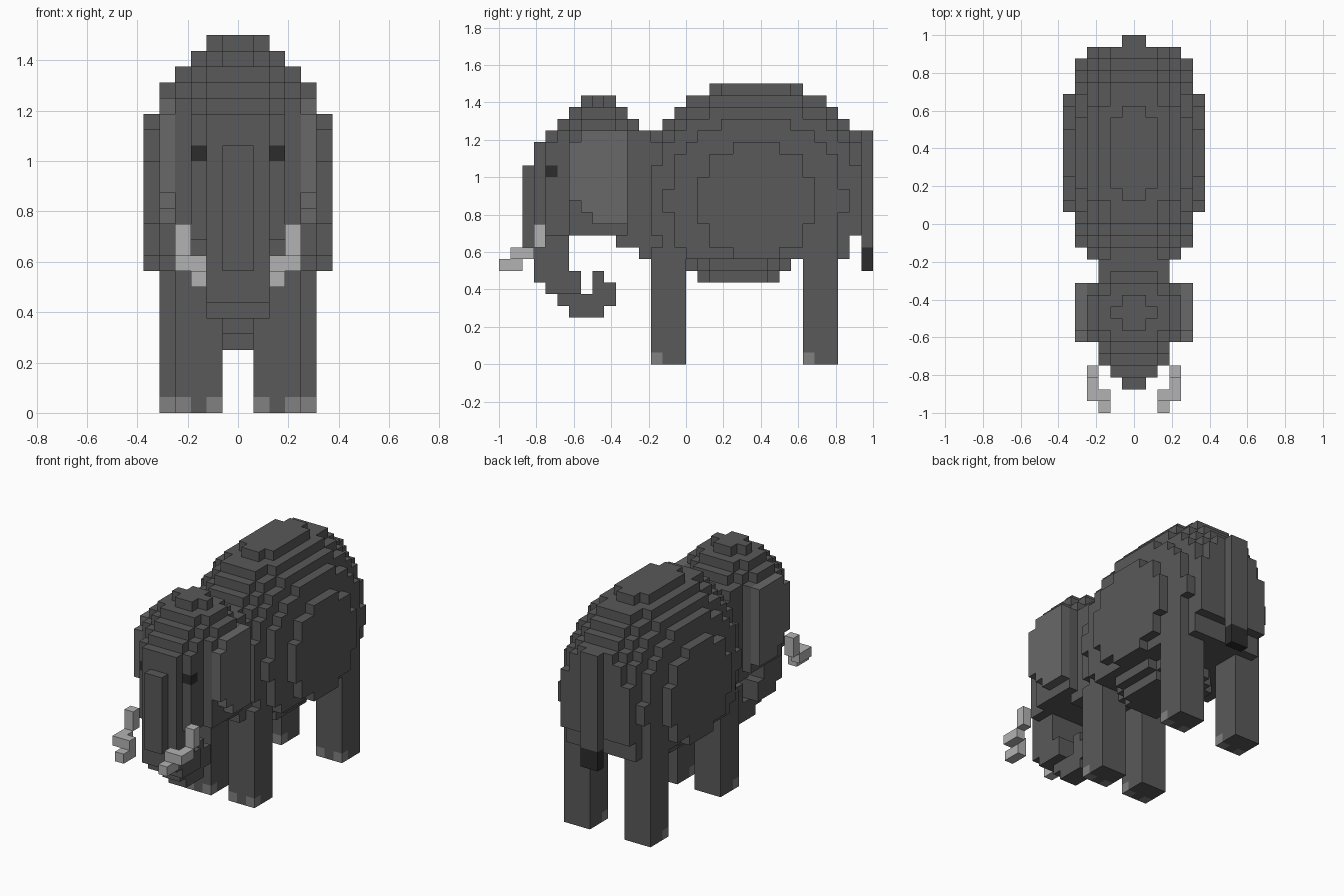
import bpy, bmesh
from itertools import product

if "Cube" in bpy.data.objects:
    bpy.data.objects.remove(bpy.data.objects["Cube"])

U = 1 / 16          # voxel size
grid = {}           # voxel -> part name

def box(part, x0, x1, y0, y1, z0, z1, mirror=False):
    for x, y, z in product(range(x0, x1), range(y0, y1), range(z0, z1)):
        grid[(x, y, z)] = part
        if mirror:
            grid[(-1 - x, y, z)] = part

def ellipse(part, z, cy, rx, ry, y0=-99, y1=99):
    """One voxel layer of elliptical outline."""
    for x, y in product(range(-8, 8), range(-16, 16)):
        if y0 <= y < y1 and ((x + .5) / rx) ** 2 + ((y + .5 - cy) / ry) ** 2 <= 1:
            grid[(x, y, z)] = part

# Body: ellipsoid with a flat underside and blunt ends, plus belly layers
for z in range(9, 24):
    f = (1 - ((z + .5 - 14) / 10.24) ** 2) ** .5
    ellipse("body", z, 6, 6.24 * f, 11.04 * f, -3, 15 if z >= 11 else 14)
ellipse("body", 8, 4.5, 4.3, 4.7)
ellipse("body", 7, 4.5, 3.3, 3.7)

# Neck
box("body", -3, 3, -4, -3, 9, 20)
box("body", -3, 3, -6, -4, 10, 20)

# Legs with toenails on the front corners
for part, x, y in (("front_legs", 1, -3), ("back_legs", 2, 10)):
    box(part, x, x + 3, y, y + 3, 0, 10, True)
    for tx in (x, x + 2):
        box("toenails", tx, tx + 1, y, y + 1, 0, 1, True)

# Tail
box("tail", -1, 1, 15, 16, 10, 20)
box("tail_tip", -1, 1, 15, 16, 8, 10)

# Head: stacked ellipses
for z in range(11, 23):
    rx, ry = {22: (2, 1.5), 21: (3, 2.5), 20: (4, 3.5), 19: (4, 4.5)}.get(z, (4, 5.5))
    ellipse("head", z, -7.5, rx, ry)

# Trunk: (half width, y0, y1, z0, z1)
for w, y0, y1, z0, z1 in ((1, -14, -12, 11, 17), (1, -14, -13, 9, 11), (2, -13, -10, 8, 11),
                          (2, -13, -9, 7, 8), (2, -12, -9, 6, 7), (1, -11, -6, 5, 6),
                          (1, -10, -7, 4, 5), (1, -8, -6, 6, 7), (1, -8, -7, 7, 8)):
    box("trunk", -w, w, y0, y1, z0, z1)

# Ears
box("ears", 4, 5, -8, -5, 12, 20, True)
box("ears", 4, 5, -9, -8, 13, 20, True)
box("ears", 4, 5, -10, -9, 14, 19, True)

# Eyes
box("eyes", 2, 3, -12, -11, 16, 17, True)

# Tusks
box("tusks", 3, 4, -13, -12, 10, 12, True)
box("tusks", 3, 4, -15, -13, 9, 10, True)
box("tusks", 2, 3, -15, -14, 9, 10, True)
box("tusks", 2, 3, -16, -14, 8, 9, True)

def corners(v, axis, side):
    a, b = (axis + 1) % 3, (axis + 2) % 3
    order = ((0, 0), (1, 0), (1, 1), (0, 1))
    for i, j in (order if side else order[::-1]):
        c = list(v)
        c[axis] += side
        c[a] += i
        c[b] += j
        yield tuple(c)

shade = {"ears": .14, "toenails": .22, "tusks": .45, "eyes": .025, "tail_tip": .025}

# Skin every part with its exposed voxel faces, then merge coplanar faces
for part in sorted(set(grid.values())):
    bm = bmesh.new()
    verts = {}
    for v in [k for k, p in grid.items() if p == part]:
        for axis, side in product(range(3), (0, 1)):
            n = list(v)
            n[axis] += 2 * side - 1
            if tuple(n) in grid:
                continue
            ring = []
            for c in corners(v, axis, side):
                if c not in verts:
                    verts[c] = bm.verts.new([k * U for k in c])
                ring.append(verts[c])
            bm.faces.new(ring)
    bmesh.ops.dissolve_limit(bm, angle_limit=.02, verts=bm.verts[:], edges=bm.edges[:])
    mesh = bpy.data.meshes.new(part)
    bm.to_mesh(mesh)
    bm.free()
    mat = bpy.data.materials.new(part + "_colour")
    g = shade.get(part, .1)
    mat.diffuse_color = (g, g, g, 1)
    mat.use_nodes = True
    mat.node_tree.nodes["Principled BSDF"].inputs["Base Color"].default_value = mat.diffuse_color
    mesh.materials.append(mat)
    bpy.context.collection.objects.link(bpy.data.objects.new(part, mesh))
